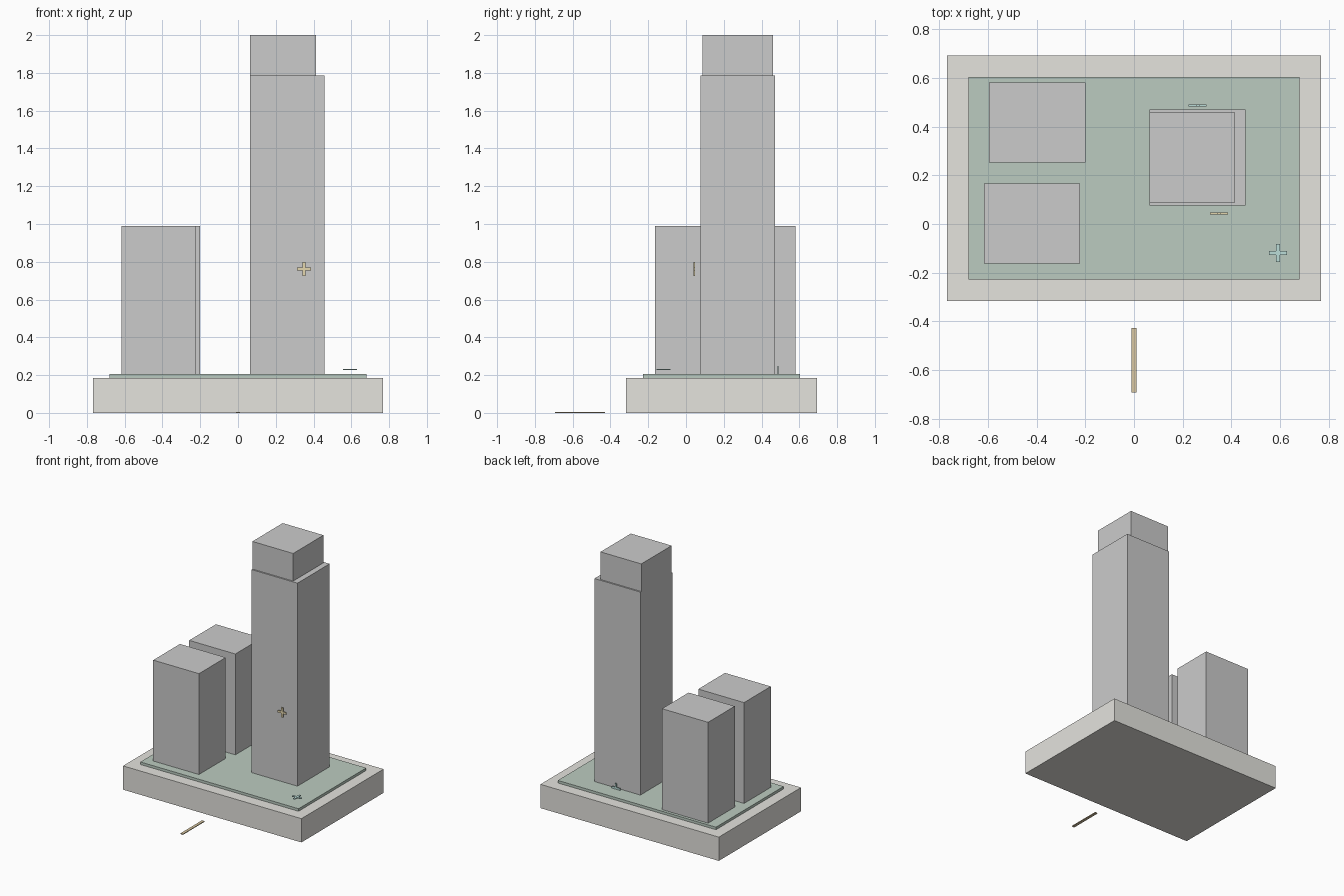
import bpy, bmesh
from mathutils import Matrix, Vector

if "Cube" in bpy.data.objects:
    bpy.data.objects.remove(bpy.data.objects["Cube"])


def material(name, rgb):
    m = bpy.data.materials.new(name)
    m.diffuse_color = (*rgb, 1)
    m.use_nodes = True
    m.node_tree.nodes["Principled BSDF"].inputs["Base Color"].default_value = m.diffuse_color
    return m


def finish(name, bm, mat):
    me = bpy.data.meshes.new(name)
    bm.to_mesh(me)
    bm.free()
    ob = bpy.data.objects.new(name, me)
    bpy.context.collection.objects.link(ob)
    if mat:
        me.materials.append(mat)
    return ob


def box(name, x, y, z, mat=None):
    """Box from (min, max) ranges on each axis."""
    bm = bmesh.new()
    size = Vector([b - a for a, b in (x, y, z)])
    mid = Vector([(a + b) / 2 for a, b in (x, y, z)])
    bmesh.ops.create_cube(bm, size=1, matrix=Matrix.Translation(mid) @ Matrix.Diagonal((*size, 1)))
    return finish(name, bm, mat)


def plus(name, centre, upright, mat, arm=0.037, half=0.008, depth=0.007):
    """Thin twelve-sided cross, lying flat or standing up facing front."""
    bm = bmesh.new()
    a, h = arm, half
    quarter = [(a, -h), (a, h), (h, h)]
    pts = []
    for _ in range(4):
        pts += quarter
        quarter = [(-v, u) for u, v in quarter]
    face = bm.faces.new([bm.verts.new((u, v, -depth / 2)) for u, v in pts])
    ext = bmesh.ops.extrude_face_region(bm, geom=[face])
    bmesh.ops.translate(bm, vec=(0, 0, depth),
                        verts=[g for g in ext["geom"] if isinstance(g, bmesh.types.BMVert)])
    bmesh.ops.recalc_face_normals(bm, faces=bm.faces)
    turn = Matrix.Rotation(1.5707963, 4, 'X') if upright else Matrix()
    bm.transform(Matrix.Translation(centre) @ turn)
    return finish(name, bm, mat)


stone = material("warm_stone", (0.78, 0.77, 0.73))
green = material("terrace_green", (0.50, 0.60, 0.53))
gold = material("gold", (0.78, 0.68, 0.42))
teal = material("teal", (0.50, 0.73, 0.69))
tan = material("tan", (0.69, 0.57, 0.36))

# plinth and terrace
box("plinth", (-0.768, 0.768), (-0.317, 0.693), (0, 0.185), stone)
box("terrace", (-0.681, 0.681), (-0.228, 0.604), (0.185, 0.205), green)

# low towers
box("low_tower_front", (-0.616, -0.222), (-0.163, 0.166), (0.205, 0.99))
box("low_tower_back", (-0.597, -0.2), (0.253, 0.581), (0.205, 0.99))

# tall tower with set-back crown
box("tall_tower", (0.063, 0.459), (0.076, 0.471), (0.205, 1.785))
box("tall_tower_crown", (0.063, 0.414), (0.087, 0.46), (1.785, 2.0))

# cross markers and front strip
plus("marker_front", (0.35, 0.043, 0.763), True, gold)
plus("marker_terrace", (0.592, -0.12, 0.23), False, teal)
plus("marker_back", (0.262, 0.487, 0.212), True, teal)
box("path_strip", (-0.011, 0.011), (-0.693, -0.428), (0, 0.006), tan)
